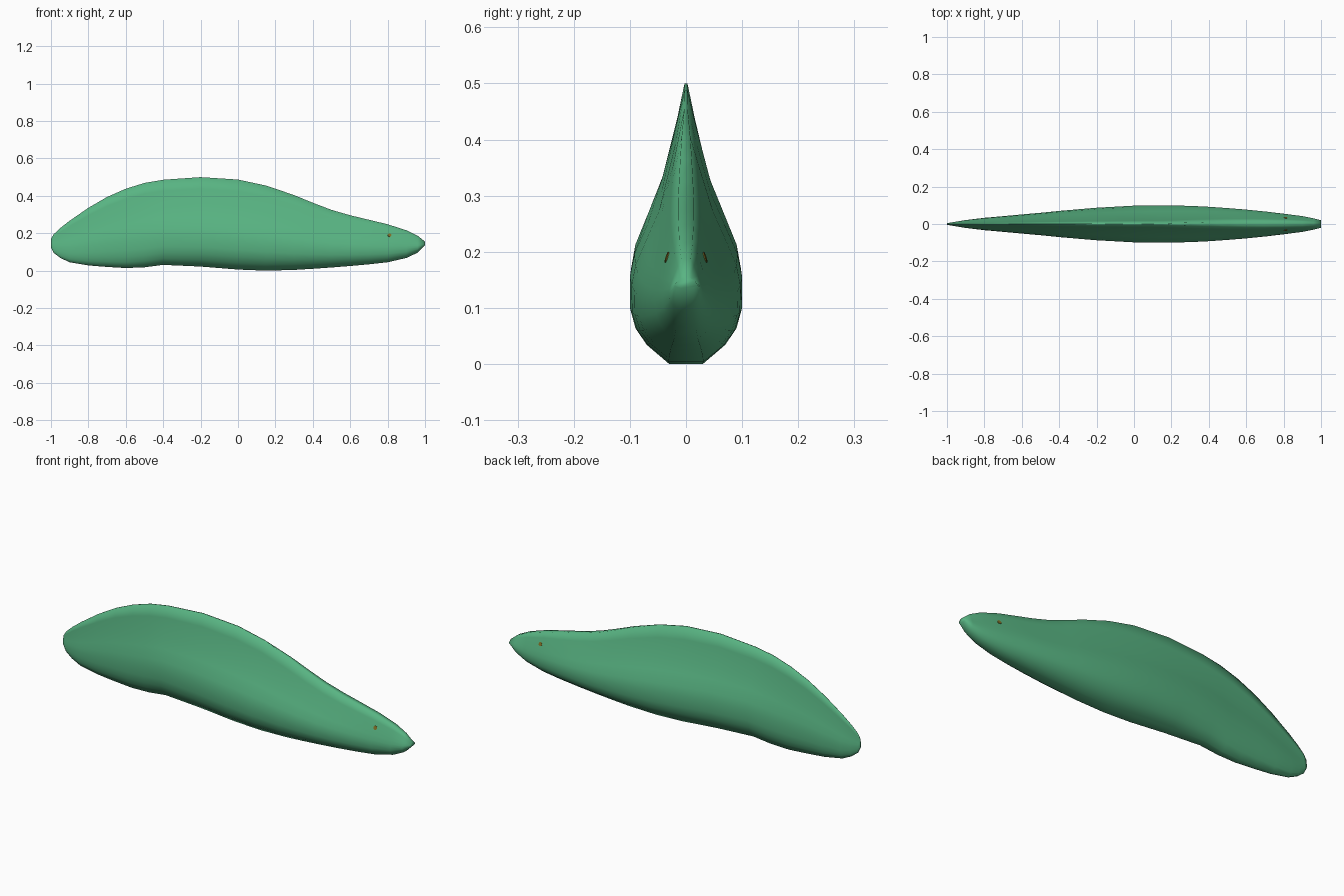
import bpy
import bmesh
from mathutils import Vector

if "Cube" in bpy.data.objects:
    bpy.data.objects.remove(bpy.data.objects["Cube"])


def material(name, rgb):
    m = bpy.data.materials.new(name)
    m.diffuse_color = (*rgb, 1)
    m.use_nodes = True
    m.node_tree.nodes["Principled BSDF"].inputs["Base Color"].default_value = m.diffuse_color
    return m


green = material("sea green", (0.098, 0.456, 0.225))
amber = material("amber brown", (0.22, 0.16, 0.02))

# Body stations: x, underside z, ridge z, half width
stations = [
    (-1.0, .125, .17, .004), (-.985, .095, .195, .007), (-.95, .068, .228, .013),
    (-.9, .045, .267, .021), (-.8, .028, .336, .033), (-.7, .02, .394, .042),
    (-.6, .014, .438, .051), (-.5, .018, .469, .060), (-.4, .031, .486, .070),
    (-.2, .022, .5, .087), (0, .006, .487, .098), (.15, 0, .455, .1),
    (.3, .004, .404, .097), (.4, .010, .363, .092), (.5, .017, .325, .085),
    (.6, .025, .296, .077), (.7, .034, .272, .067), (.8, .045, .248, .055),
    (.9, .068, .216, .042), (.96, .096, .187, .030), (1.0, .135, .155, .020),
]
# Cross-section: height fraction, width on the finned body, width on the head
section = [
    (0, .3, .4), (.075, .7, .7), (.14, .9, .87), (.22, 1, .97), (.34, 1, 1),
    (.43, .92, .96), (.55, .68, .86), (.67, .44, .72), (.87, .18, .48), (1, .03, .28),
]

# Body: lofted rings, mirrored across the ridge
bm = bmesh.new()
rings = []
for x, low, high, half in stations:
    head = min(1, max(0, (x - .15) / .75))
    side = [(half * (a + (b - a) * head), low + (high - low) * t) for t, a, b in section]
    outline = side + [(-y, z) for y, z in reversed(side)]
    rings.append([bm.verts.new((x, y, z)) for y, z in outline])
count = len(rings[0])
for a, b in zip(rings, rings[1:]):
    for i in range(count):
        j = (i + 1) % count
        bm.faces.new((a[i], a[j], b[j], b[i]))
bm.faces.new(rings[0])
bm.faces.new(rings[-1])
bmesh.ops.recalc_face_normals(bm, faces=bm.faces)
mesh = bpy.data.meshes.new("body")
bm.to_mesh(mesh)
bm.free()
mesh.materials.append(green)
mesh.shade_smooth()
body = bpy.data.objects.new("body", mesh)
bpy.context.collection.objects.link(body)

# Eyes: tiny flat discs set on both sides of the head
bpy.context.view_layer.update()
for s, name in ((-1, "eye_near"), (1, "eye_far")):
    hit, spot, normal, _ = body.ray_cast(Vector((.81, s, .19)), Vector((0, -s, 0)))
    bpy.ops.mesh.primitive_cylinder_add(
        vertices=12, radius=.01, depth=.004, location=spot,
        rotation=normal.to_track_quat('Z', 'Y').to_euler())
    eye = bpy.context.object
    eye.name = name
    eye.data.materials.append(amber)
